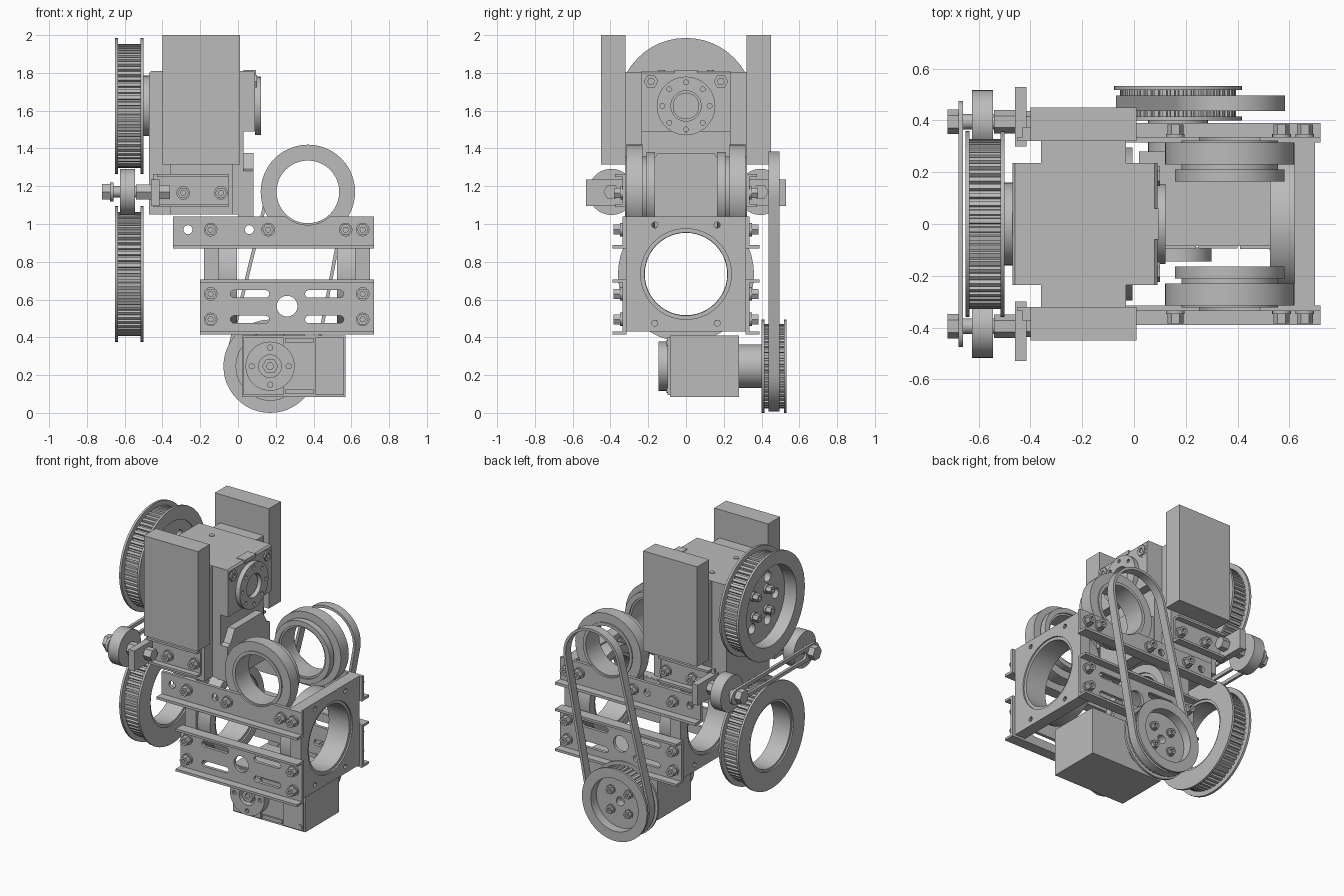
import bpy, bmesh, math
from math import pi, cos, sin

cube = bpy.data.objects.get("Cube")
if cube:
    bpy.data.objects.remove(cube, do_unlink=True)

grey = bpy.data.materials.new("machined grey")
grey.use_nodes = True
grey.diffuse_color = (0.5, 0.5, 0.5, 1)
grey.node_tree.nodes["Principled BSDF"].inputs["Base Color"].default_value = (0.5, 0.5, 0.5, 1)

AXES = {"x": lambda u, v, w: (w, u, v),
        "y": lambda u, v, w: (u, w, v),
        "z": lambda u, v, w: (u, v, w)}


# Outline helpers, each a closed loop of 2D points
def rect(u0, u1, v0, v1):
    return [(u0, v0), (u1, v0), (u1, v1), (u0, v1)]


def arc(u, v, r, a0, a1, n):
    return [(u + r * cos(a0 + (a1 - a0) * i / n), v + r * sin(a0 + (a1 - a0) * i / n))
            for i in range(n + 1)]


def circle(u, v, r, n=48):
    return arc(u, v, r, 0, 2 * pi, n)[:-1]


def hull(c1, r1, c2, r2, n=20):
    """Outline wrapped around two circles, for belts, slots and rounded bars."""
    du, dv = c2[0] - c1[0], c2[1] - c1[1]
    phi, alpha = math.atan2(dv, du), math.acos((r1 - r2) / math.hypot(du, dv))
    return (arc(*c2, r2, phi - alpha, phi + alpha, n)
            + arc(*c1, r1, phi + alpha, phi + 2 * pi - alpha, n))


def slot(u0, u1, v, r):
    return hull((u0 + r, v), r, (u1 - r, v), r, 8)


def gear(u, v, r_in, r_out, teeth):
    pts = []
    for i in range(teeth):
        for f, r in ((0, r_in), (0.3, r_in), (0.4, r_out), (0.9, r_out)):
            a = 2 * pi * (i + f) / teeth
            pts.append((u + r * cos(a), v + r * sin(a)))
    return pts


def solid(name, axis, a, b, *loops):
    """Extrude an outline, with any further loops as holes, from a to b along an axis."""
    curve = bpy.data.curves.new(name + "_outline", "CURVE")
    curve.dimensions, curve.fill_mode, curve.extrude = "2D", "BOTH", abs(b - a) / 2
    for loop in loops:
        s = curve.splines.new("POLY")
        s.points.add(len(loop) - 1)
        for p, (u, v) in zip(s.points, loop):
            p.co = (u, v, 0, 1)
        s.use_cyclic_u = True
    tmp = bpy.data.objects.new(name + "_outline", curve)
    bpy.context.collection.objects.link(tmp)
    dg = bpy.context.evaluated_depsgraph_get()
    mesh = bpy.data.meshes.new_from_object(tmp.evaluated_get(dg))
    bpy.data.objects.remove(tmp, do_unlink=True)
    bpy.data.curves.remove(curve)
    bm = bmesh.new()
    bm.from_mesh(mesh)
    for v in bm.verts:
        v.co = AXES[axis](v.co.x, v.co.y, v.co.z + (a + b) / 2)
    bmesh.ops.remove_doubles(bm, verts=bm.verts, dist=1e-5)
    bmesh.ops.recalc_face_normals(bm, faces=bm.faces)
    bm.to_mesh(mesh)
    bm.free()
    mesh.shade_smooth()
    mesh.set_sharp_from_angle(angle=math.radians(30))
    mesh.materials.clear()
    mesh.materials.append(grey)
    mesh.name = name
    ob = bpy.data.objects.new(name, mesh)
    bpy.context.collection.objects.link(ob)
    return ob


def box(name, x0, x1, y0, y1, z0, z1):
    return solid(name, "z", z0, z1, rect(x0, x1, y0, y1))


def bolt(name, axis, a, b, u, v, r=0.036):
    """Washer at the seat, then a hex head with a socket."""
    mid = a + (b - a) * 0.25
    solid(name + "_washer", axis, a, mid, circle(u, v, r, 20))
    solid(name + "_head", axis, mid, b, circle(u, v, r * 0.85, 6), circle(u, v, r * 0.4, 6))


def pulley(name, axis, a, b, u, v, r, bore, teeth):
    t = 0.015
    solid(name + "_teeth", axis, a + t, b - t, gear(u, v, r * 0.87, r * 0.91, teeth), circle(u, v, bore))
    for p in (a, b - t):
        solid(name + "_flange", axis, p, p + t, circle(u, v, r), circle(u, v, bore))


# Upper and lower drive wheels on the left end
UP, LOW = 1.625, 0.735
pulley("upper_wheel", "x", -0.65, -0.5, 0, UP, 0.36, 0.27, 60)
pulley("lower_wheel", "x", -0.65, -0.5, 0, LOW, 0.36, 0.235, 60)
holes = [circle(0.17 * cos(k * pi / 3), UP + 0.17 * sin(k * pi / 3), 0.035, 16) for k in range(6)]
solid("upper_wheel_web", "x", -0.56, -0.505, circle(0, UP, 0.275), *holes)
solid("upper_wheel_hub", "x", -0.505, -0.46, circle(0, UP, 0.16))
solid("lower_wheel_liner", "x", -0.64, -0.51, circle(0, LOW, 0.238), circle(0, LOW, 0.218))
for k in range(4):
    a = pi / 4 + k * pi / 2
    bolt("upper_wheel_bolt", "x", -0.56, -0.61, 0.1 * cos(a), UP + 0.1 * sin(a), 0.032)

# Upper motor body, stepped on its right side
solid("upper_motor", "y", -0.235, 0.235,
      [(-0.47, 1.05), (0.03, 1.05), (0.03, 1.49), (0.09, 1.49), (0.09, 1.8),
       (0.08, 1.81), (-0.46, 1.81), (-0.47, 1.8)])
ring_holes = [circle(0.125 * cos(k * pi / 4), UP + 0.125 * sin(k * pi / 4), 0.013, 10) for k in range(8)]
solid("upper_motor_horn", "x", 0.09, 0.122, circle(0, UP, 0.155), circle(0, UP, 0.08), *ring_holes)
solid("upper_motor_horn_core", "x", 0.09, 0.1, circle(0, UP, 0.07))
solid("upper_motor_foot", "x", 0.0, 0.082,
      [(-0.23, 1.04), (0.23, 1.04), (0.23, 1.28), (0.2, 1.29), (0.15, 1.375),
       (-0.15, 1.375), (-0.2, 1.29), (-0.23, 1.28)])
box("upper_motor_cover_tab", 0.03, 0.095, -0.06, 0.06, 1.79, 1.814)

LINE_Z, ROD_Y, ROD_Z = 0.97, 0.395, 1.17
RING = (0.37, 1.17)
for s in (-1, 1):
    bolt("upper_motor_corner_bolt", "x", 0.088, 0.1, s * 0.185, 1.755, 0.045)
    solid("upper_motor_top_screw", "z", 1.805, 1.814, circle(-0.29, s * 0.13, 0.018, 12))

    # Power packs and their spacers
    box("power_pack", -0.4, 0.01, min(s * 0.32, s * 0.45), max(s * 0.32, s * 0.45), 1.315, 2.0)
    box("pack_spacer", -0.36, -0.03, min(s * 0.23, s * 0.322), max(s * 0.23, s * 0.322), 1.05, 1.805)

    # Angle bracket holding the idler
    solid("bracket_web", "y", s * 0.32, s * 0.336, rect(-0.45, -0.05, 1.09, 1.265))
    for z in (1.09, 1.25):
        solid("bracket_lip", "y", s * 0.336, s * 0.375, rect(-0.43, -0.05, z, z + 0.015))
    solid("bracket_end", "x", -0.46, -0.415,
          rect(min(s * 0.3, s * 0.53), max(s * 0.3, s * 0.53), 1.095, 1.235))
    for x in (-0.29, -0.09):
        bolt("bracket_bolt", "y", s * 0.336, s * 0.38, x, 1.165)

    # Idler roller on its rod
    c = (s * ROD_Y, ROD_Z)
    solid("idler_roller", "x", -0.625, -0.545, circle(*c, 0.122), circle(*c, 0.03, 20))
    solid("idler_rod", "x", -0.715, -0.36, circle(*c, 0.03, 20))
    solid("idler_head", "x", -0.72, -0.678, circle(*c, 0.048, 6))
    solid("idler_nut", "x", -0.54, -0.46, circle(*c, 0.045, 6))
    solid("idler_inner_nut", "x", -0.415, -0.36, circle(*c, 0.042, 6))

    # Upper rail, notched around the side ring, with a bottom lip
    notch = arc(*RING, 0.175, -0.838, -pi + 0.838, 16)
    solid("upper_rail", "y", s * 0.315, s * 0.336,
          [(-0.345, 0.87), (0.72, 0.87), (0.72, 1.04)] + notch + [(-0.345, 1.04)],
          circle(-0.265, LINE_Z, 0.024, 16), circle(0.06, LINE_Z, 0.024, 16))
    solid("upper_rail_lip", "y", s * 0.33, s * 0.39, rect(-0.345, 0.72, 0.87, 0.888))
    for x in (-0.145, 0.16, 0.57, 0.66):
        bolt("upper_rail_bolt", "y", s * 0.336, s * 0.385, x, LINE_Z)

    # Lower slotted rail with two lips
    cuts = [slot(u, u + 0.205, z, 0.02) for u in (-0.04, 0.355) for z in (0.495, 0.63)]
    solid("lower_rail", "y", s * 0.315, s * 0.336, rect(-0.2, 0.72, 0.415, 0.705),
          circle(0.26, 0.565, 0.055, 24), *cuts)
    for z in (0.415, 0.69):
        solid("lower_rail_lip", "y", s * 0.33, s * 0.39, rect(-0.2, 0.72, z, z + 0.016))
    for x in (-0.145, 0.66):
        for z in (0.495, 0.63):
            bolt("lower_rail_bolt", "y", s * 0.336, s * 0.385, x, z)

    # Side bearing rings
    solid("side_ring", "y", s * 0.23, s * 0.315, circle(*RING, 0.25), circle(*RING, 0.185))
    solid("side_ring_collar", "y", s * 0.165, s * 0.21, circle(*RING, 0.212), circle(*RING, 0.178))
    solid("side_ring_liner", "y", s * 0.175, s * 0.322, circle(*RING, 0.187), circle(*RING, 0.166))

# Slotted tie bar between the idler rods
solid("idler_tie_bar", "x", -0.678, -0.66, slot(-0.475, 0.475, ROD_Z, 0.05), slot(-0.34, 0.34, ROD_Z, 0.026))

# Square end plates with large bearing rings on their inner faces
screws = [circle(u, v, 0.016, 10) for u in (-0.165, 0.165) for v in (0.475, 0.995)]
for x0, x1, r0, r1 in ((0.62, 0.7, 0.525, 0.62), (-0.18, -0.1, -0.1, -0.005)):
    solid("end_plate", "x", x0, x1, rect(-0.315, 0.315, 0.43, 1.04), circle(0, LOW, 0.24), *screws)
    solid("end_ring", "x", r0, r1, circle(0, LOW, 0.295), circle(0, LOW, 0.24))
    solid("end_ring_liner", "x", min(x0, r0) + 0.01, max(x1, r1) - 0.01,
          circle(0, LOW, 0.242), circle(0, LOW, 0.22))

# Lower motor, its front horn and rear drive
HUB = (0.17, 0.247)
box("lower_motor", 0.02, 0.57, -0.085, 0.28, 0.085, 0.41)
solid("lower_motor_face", "y", -0.097, -0.085, rect(0.03, 0.24, 0.095, 0.4))
solid("lower_motor_end_face", "y", -0.097, -0.085, rect(0.41, 0.56, 0.095, 0.4))
for z in (0.1, 0.372):
    solid("lower_motor_connector", "y", -0.094, -0.085, rect(0.25, 0.4, z, z + 0.025))
horn_holes = [circle(HUB[0] + 0.098 * cos(k * pi / 2), HUB[1] + 0.098 * sin(k * pi / 2), 0.014, 10)
              for k in range(4)]
solid("lower_motor_horn", "y", -0.145, -0.09, circle(*HUB, 0.13), circle(*HUB, 0.06, 24), *horn_holes)
bolt("lower_motor_horn_bolt", "y", -0.09, -0.142, *HUB, 0.05)
solid("lower_motor_shaft", "y", 0.28, 0.42, circle(*HUB, 0.115))
for z in (0.12, 0.37):
    solid("lower_motor_corner_screw", "y", -0.103, -0.097, circle(0.54, z, 0.016, 10))

# Belt pulley and belt on the back
pulley("belt_pulley", "y", 0.4, 0.533, *HUB, 0.247, 0.18, 44)
solid("belt_pulley_web", "y", 0.41, 0.47, circle(*HUB, 0.185), circle(*HUB, 0.03, 20))
for k in range(4):
    a = k * pi / 2 + pi / 4
    bolt("belt_pulley_bolt", "y", 0.47, 0.5, HUB[0] + 0.095 * cos(a), HUB[1] + 0.095 * sin(a), 0.03)
solid("drive_belt", "y", 0.437, 0.496, hull(HUB, 0.24, RING, 0.214), hull(HUB, 0.222, RING, 0.196))
